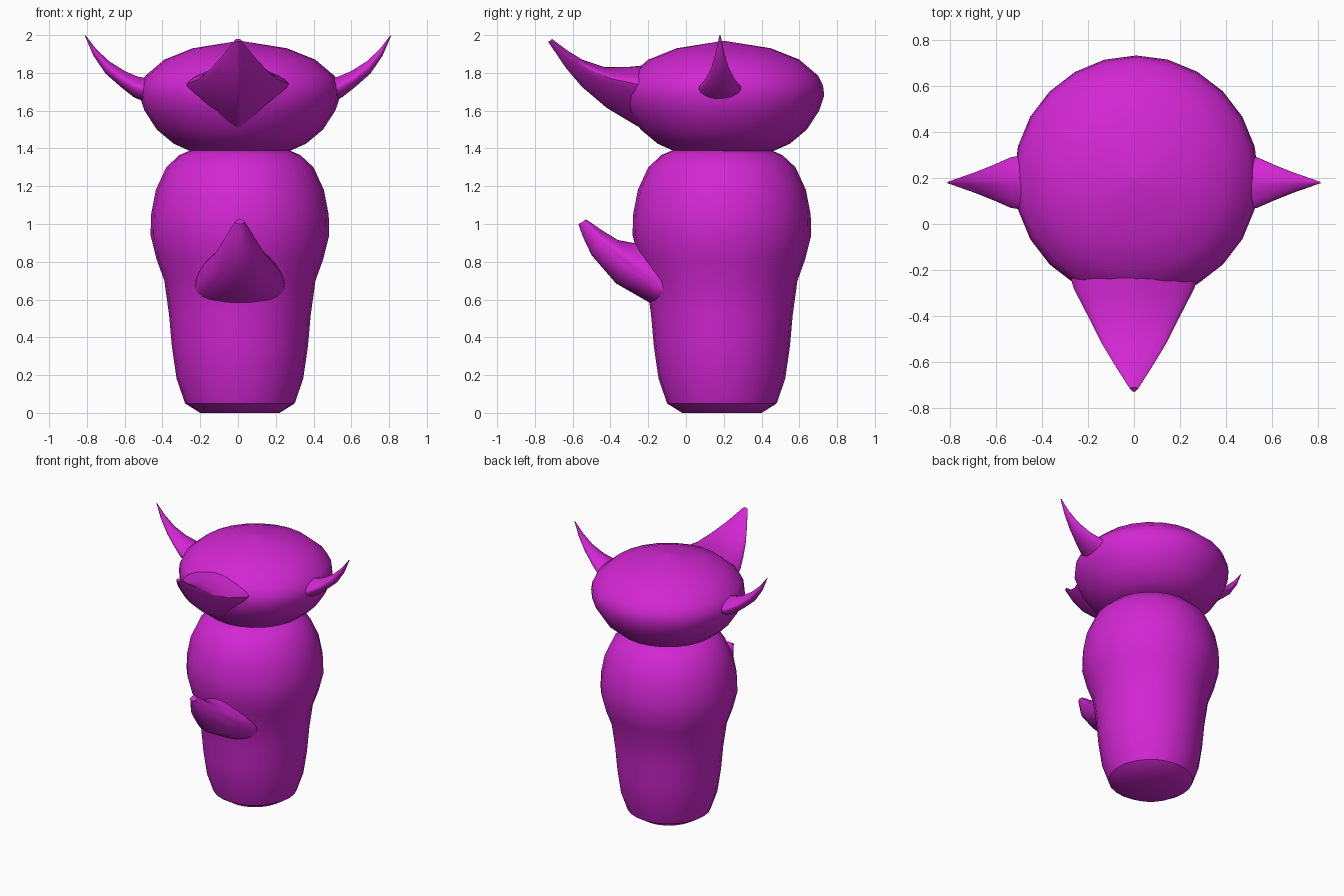
import bpy, bmesh, math

if "Cube" in bpy.data.objects:
    bpy.data.objects.remove(bpy.data.objects["Cube"], do_unlink=True)

magenta = bpy.data.materials.new("magenta")
colour = (0.65, 0.02, 0.65, 1)
magenta.use_nodes = True
magenta.diffuse_color = colour
magenta.node_tree.nodes["Principled BSDF"].inputs["Base Color"].default_value = colour


def finish(name, bm, angle):
    """Turn a bmesh into a smooth-shaded object that keeps its creases."""
    bmesh.ops.remove_doubles(bm, verts=bm.verts, dist=0.0001)
    bmesh.ops.recalc_face_normals(bm, faces=bm.faces)
    mesh = bpy.data.meshes.new(name)
    bm.to_mesh(mesh)
    bm.free()
    mesh.materials.append(magenta)
    obj = bpy.data.objects.new(name, mesh)
    bpy.context.collection.objects.link(obj)
    bpy.ops.object.select_all(action='DESELECT')
    obj.select_set(True)
    bpy.context.view_layer.objects.active = obj
    bpy.ops.object.shade_smooth_by_angle(angle=math.radians(angle))
    return obj


def skin(name, rings, angle=35):
    """Bridge a list of equal rings and cap both ends."""
    bm = bmesh.new()
    loops = [[bm.verts.new(p) for p in ring] for ring in rings]
    n = len(loops[0])
    for a, b in zip(loops, loops[1:]):
        for i in range(n):
            j = (i + 1) % n
            bm.faces.new((a[i], a[j], b[j], b[i]))
    bm.faces.new(loops[0])
    bm.faces.new(loops[-1])
    return finish(name, bm, angle)


def lathe(name, profile, cx, cy, sides=24):
    turns = [2 * math.pi * i / sides for i in range(sides)]
    return skin(name, [[(cx + r * math.cos(t), cy + r * math.sin(t), z)
                        for t in turns] for r, z in profile])


def horn(name, stations, place, top_power, keel_power, steps=8):
    """Loft of sections; each is (top, side, bottom, half width), points as (out, up)."""
    rings = []
    for top, side, bottom, width in stations:
        ring = []
        for i in range(4 * steps):
            a = math.pi * i / (2 * steps)
            c, s = math.cos(a), math.sin(a)
            end, power = (top, top_power) if s >= 0 else (bottom, keel_power)
            k = abs(s) ** power
            across = math.copysign(abs(c) ** power, c) * width
            ring.append(place(across, side[0] + (end[0] - side[0]) * k,
                              side[1] + (end[1] - side[1]) * k))
        rings.append(ring)
    return skin(name, rings, 40)


# Body and head
lathe("body", [(0.21, 0), (0.29, 0.05), (0.335, 0.18), (0.36, 0.35), (0.375, 0.52),
               (0.4, 0.7), (0.44, 0.81), (0.473, 0.94), (0.47, 1.05), (0.445, 1.18),
               (0.39, 1.3), (0.32, 1.365), (0.25, 1.395)], 0.01, 0.19)
lathe("head", [(0.26, 1.385), (0.35, 1.425), (0.44, 1.5), (0.505, 1.6), (0.532, 1.68),
               (0.525, 1.735), (0.5, 1.785), (0.4, 1.87), (0.25, 1.93), (0.001, 1.97)],
      0.01, 0.2)

# Keeled front horn on the head
horn("front_horn", [
    ((0.12, 1.85), (0.18, 1.72), (0.12, 1.44), 0.29),
    ((0.30, 1.832), (0.28, 1.745), (0.27, 1.525), 0.262),
    ((0.43, 1.83), (0.40, 1.77), (0.42, 1.615), 0.2),
    ((0.55, 1.87), (0.51, 1.82), (0.55, 1.725), 0.145),
    ((0.63, 1.92), (0.61, 1.885), (0.635, 1.825), 0.085),
    ((0.71, 1.98), (0.715, 1.972), (0.73, 1.965), 0.018),
], lambda a, out, up: (a, -out, up), 1.25, 1.6)

# Rounded chest horn
horn("chest_horn", [
    ((0.05, 0.92), (0.02, 0.64), (0.05, 0.52), 0.25),
    ((0.28, 0.9), (0.14, 0.68), (0.20, 0.588), 0.235),
    ((0.36, 0.915), (0.31, 0.8), (0.37, 0.685), 0.15),
    ((0.45, 0.97), (0.45, 0.91), (0.50, 0.835), 0.085),
    ((0.51, 1.012), (0.51, 0.98), (0.545, 0.93), 0.045),
    ((0.53, 1.025), (0.545, 1.012), (0.57, 1.0), 0.025),
], lambda a, out, up: (0.01 + a, -out, up), 1.2, 1.0)

# Pair of side horns
for label, sign in (("left", 1), ("right", -1)):
    horn(label + "_side_horn", [
        ((0.40, 1.76), (0.40, 1.70), (0.40, 1.61), 0.13),
        ((0.53, 1.78), (0.535, 1.725), (0.55, 1.67), 0.11),
        ((0.60, 1.81), (0.61, 1.765), (0.62, 1.725), 0.077),
        ((0.68, 1.86), (0.69, 1.83), (0.70, 1.795), 0.045),
        ((0.75, 1.925), (0.755, 1.91), (0.765, 1.89), 0.022),
        ((0.808, 2.0), (0.809, 1.998), (0.81, 1.995), 0.003),
    ], lambda a, out, up: (sign * out, 0.18 + a, up), 1.3, 1.0)
